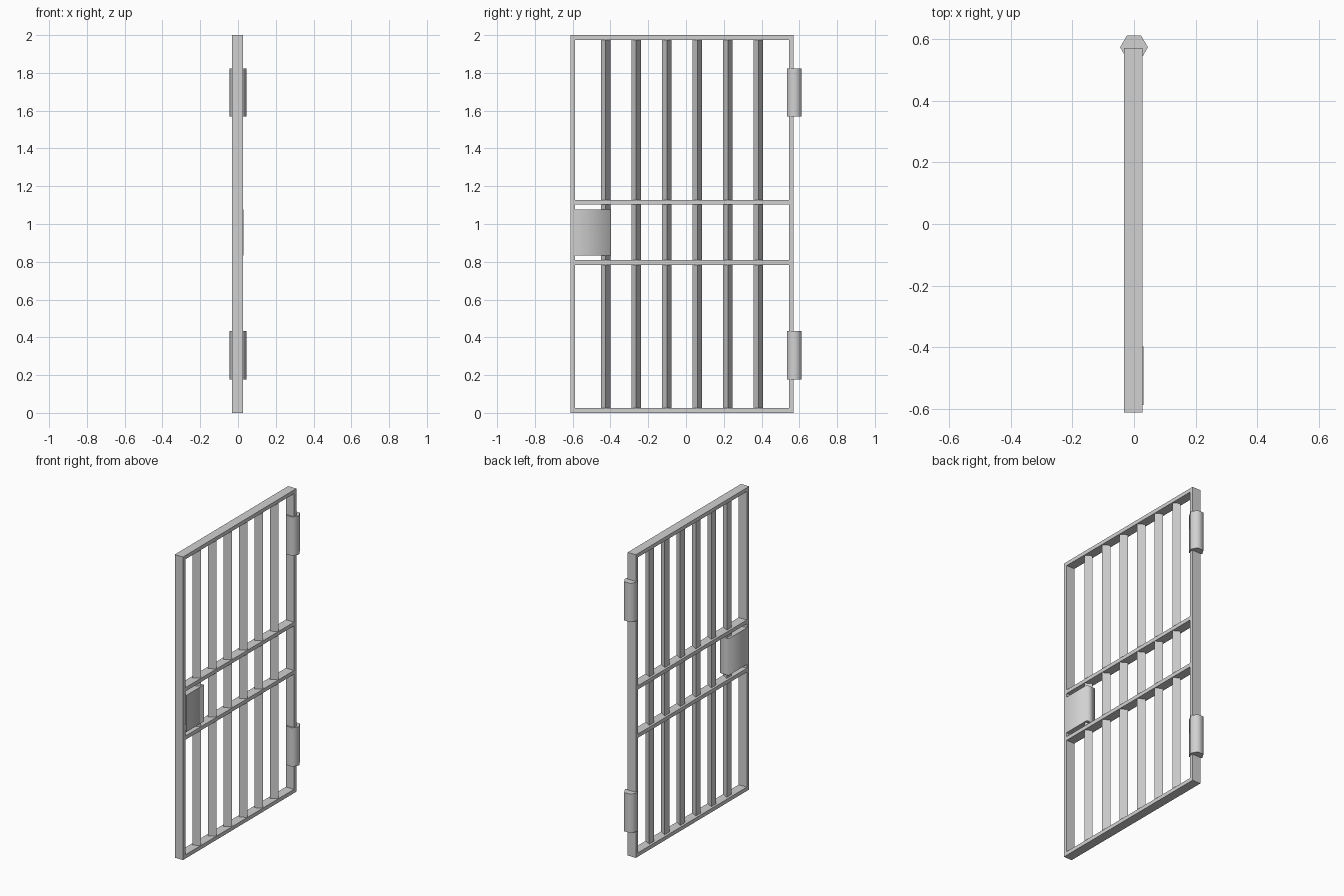
import bpy
import bmesh
from math import pi

cube = bpy.data.objects.get("Cube")
if cube:
    bpy.data.objects.remove(cube, do_unlink=True)

steel = bpy.data.materials.new("grey_steel")
steel.use_nodes = True
steel.diffuse_color = (0.64, 0.64, 0.64, 1)
steel.node_tree.nodes["Principled BSDF"].inputs["Base Color"].default_value = (0.64, 0.64, 0.64, 1)


def finish(obj, name):
    obj.name = name
    obj.data.name = name
    obj.data.materials.clear()
    obj.data.materials.append(steel)
    return obj


def box(name, x, y, z):
    """Box from (low, high) ranges on each axis."""
    ranges = (x, y, z)
    bpy.ops.mesh.primitive_cube_add(size=1)
    obj = bpy.context.object
    for v in obj.data.vertices:
        v.co = [lo + (c + 0.5) * (hi - lo) for c, (lo, hi) in zip(v.co, ranges)]
    return finish(obj, name)


def prism(name, sides, radius, x, y, z, smooth=False):
    """Upright prism with one corner pointing along +x."""
    bpy.ops.mesh.primitive_cylinder_add(vertices=sides, radius=radius, depth=z[1] - z[0],
                                        location=(x, y, (z[0] + z[1]) / 2),
                                        rotation=(0, 0, -pi / 2))
    obj = bpy.context.object
    bpy.ops.object.transform_apply(location=False, rotation=True, scale=False)
    if smooth:
        bpy.ops.object.shade_smooth_by_angle(angle=1.2)
    return finish(obj, name)


DEPTH = (-0.033, 0.027)
FRONT, BACK = -0.612, 0.57
HEIGHT = 2.0
T = 0.025

# Outer frame
box("front_stile", DEPTH, (FRONT, FRONT + T), (0, HEIGHT))
box("back_stile", DEPTH, (BACK - T, BACK), (0, HEIGHT))
inner = (FRONT + T, BACK - T)
for name, z in (("bottom_rail", 0), ("lower_middle_rail", 0.784),
                ("upper_middle_rail", 1.103), ("top_rail", HEIGHT - T)):
    box(name, DEPTH, inner, (z, z + T))

# Triangular bars, evenly spaced between the stiles
count = 6
step = (inner[1] - inner[0]) / (count + 1)
for i in range(count):
    prism(f"bar_{i + 1}", 3, 0.029, -0.003, inner[0] + step * (i + 1), (T, HEIGHT - T))

# Hexagonal hinges
for name, z in (("lower_hinge", 0.177), ("upper_hinge", 1.568)):
    prism(name, 6, 0.045, 0, 0.573, (z, z + 0.256), smooth=True)

# Lock case: open where it meets the stile, softly shaded round its upright edges
lock = box("lock_case", (-0.033, 0.03), (-0.587, -0.397), (0.834, 1.076))
bm = bmesh.new()
bm.from_mesh(lock.data)
bm.normal_update()
bmesh.ops.delete(bm, geom=[f for f in bm.faces if f.normal.y < -0.5], context="FACES_ONLY")
for f in bm.faces:
    f.smooth = True
for e in bm.edges:
    e.smooth = not any(abs(f.normal.z) > 0.5 for f in e.link_faces)
bm.to_mesh(lock.data)
bm.free()
